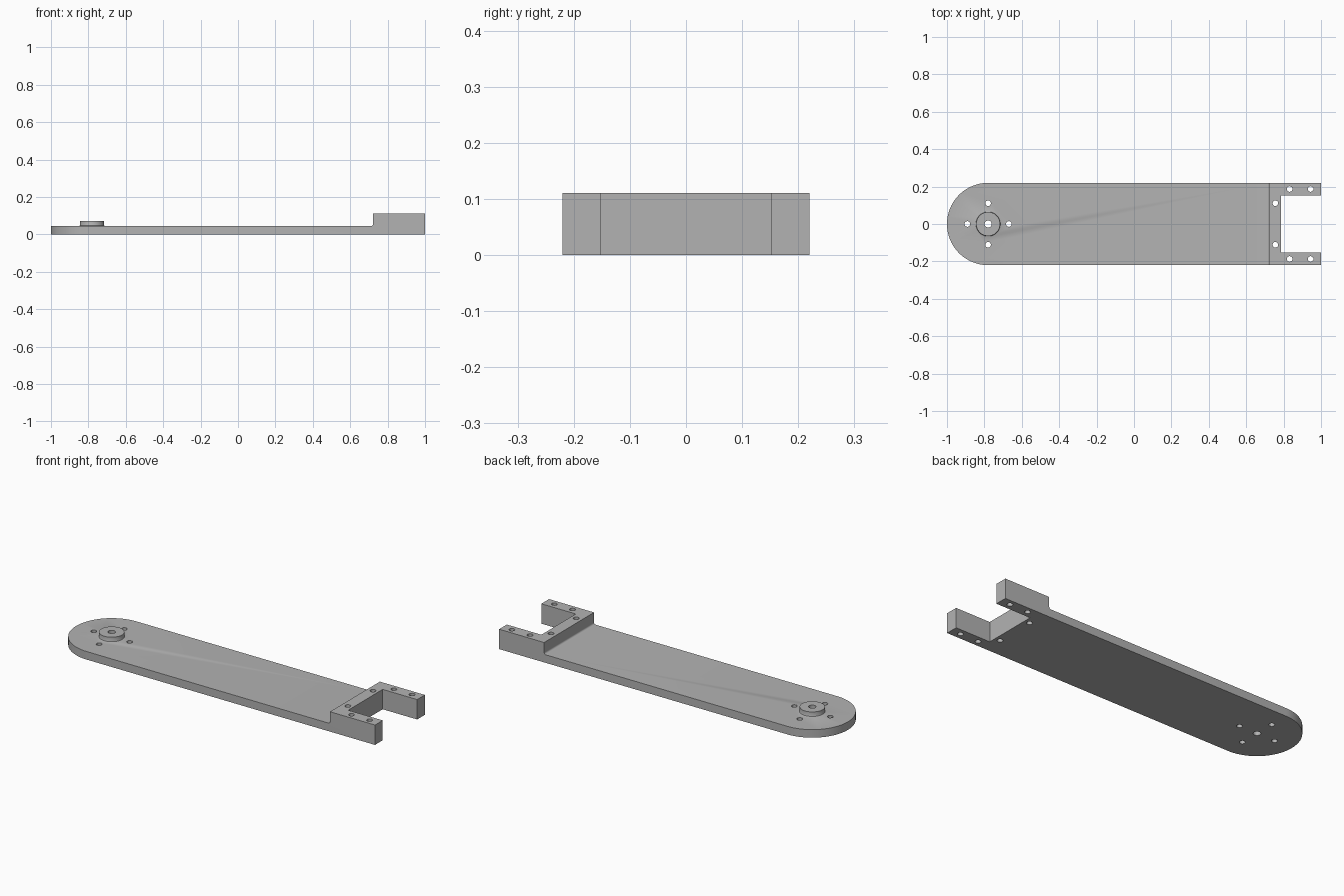
import bpy, bmesh
from math import sin, cos, pi, radians

cube = bpy.data.objects.get("Cube")
if cube:
    bpy.data.objects.remove(cube)

HALF_W, PLATE_Z, BLOCK_Z = 0.22, 0.045, 0.111
PIVOT_X = HALF_W - 1
BLOCK_X, SLOT_X, SLOT_Y = 0.722, 0.787, 0.152
FILLET = 0.01

grey = bpy.data.materials.new("light grey")
grey.use_nodes = True
colour = (0.45, 0.45, 0.45, 1)
grey.diffuse_color = colour
grey.node_tree.nodes["Principled BSDF"].inputs["Base Color"].default_value = colour


def finish(name, bm):
    bmesh.ops.recalc_face_normals(bm, faces=bm.faces)
    mesh = bpy.data.meshes.new(name)
    bm.to_mesh(mesh)
    bm.free()
    mesh.materials.append(grey)
    obj = bpy.data.objects.new(name, mesh)
    bpy.context.collection.objects.link(obj)
    return obj


def extrude(name, points, direction):
    bm = bmesh.new()
    face = bm.faces.new([bm.verts.new(p) for p in points])
    new = bmesh.ops.extrude_face_region(bm, geom=[face])["geom"]
    bmesh.ops.translate(bm, vec=direction,
                        verts=[v for v in new if isinstance(v, bmesh.types.BMVert)])
    return finish(name, bm)


def lathe(name, profile, x, y, steps=48):
    bm = bmesh.new()
    rings = [[bm.verts.new((x + r * cos(2 * pi * i / steps),
                            y + r * sin(2 * pi * i / steps), z))
              for i in range(steps)] for r, z in profile]
    for a, b in zip(rings, rings[1:]):
        for i in range(steps):
            j = (i + 1) % steps
            bm.faces.new((a[i], a[j], b[j], b[i]))
    bm.faces.new(rings[0])
    bm.faces.new(rings[-1])
    return finish(name, bm)


def combine(target, tool, operation):
    mod = target.modifiers.new(operation.title(), "BOOLEAN")
    mod.operation, mod.solver, mod.object = operation, "EXACT", tool
    bpy.context.view_layer.objects.active = target
    bpy.ops.object.modifier_apply(modifier=mod.name)
    bpy.data.objects.remove(tool)


def fillet(cx, cz, r, steps=6):
    """Concave quarter arc from the floor up to a wall on the +x side."""
    return [(cx + r * sin(t), cz - r * cos(t))
            for t in (pi / 2 * i / steps for i in range(steps + 1))]


# Side profile: thin plate rising to a thick end block with a filleted step
side = [(-1.1, 0), (-1.1, PLATE_Z)]
side += fillet(BLOCK_X - FILLET, PLATE_Z + FILLET, FILLET)
side += [(BLOCK_X, BLOCK_Z), (1, BLOCK_Z), (1, 0)]
arm = extrude("arm_plate", [(x, -0.3, z) for x, z in side], (0, 0.6, 0))

# Plan outline: rounded end and open fork slot
plan = [(PIVOT_X - HALF_W * sin(pi * i / 48), HALF_W * cos(pi * i / 48))
        for i in range(49)]
plan += [(1.1, -HALF_W), (1.1, -SLOT_Y), (SLOT_X, -SLOT_Y),
         (SLOT_X, SLOT_Y), (1.1, SLOT_Y), (1.1, HALF_W)]
combine(arm, extrude("outline", [(x, y, -0.1) for x, y in plan], (0, 0, 0.4)),
        "INTERSECT")

# Pivot boss with a small fillet at its foot
foot = [(0.069, 0.02), (0.069, PLATE_Z), (0.0655, 0.0465), (0.064, 0.05)]
combine(arm, lathe("boss", foot + [(0.064, 0.071)], PIVOT_X, 0), "UNION")

# Through holes: pivot, ring of four around it, and fork mounting holes
holes = [(PIVOT_X, 0, 0.019)]
holes += [(PIVOT_X + 0.111 * cos(pi / 2 * i), 0.111 * sin(pi / 2 * i), 0.015)
          for i in range(4)]
for s in (-1, 1):
    holes += [(x, s * y, 0.015)
              for x, y in ((0.756, 0.111), (0.832, 0.187), (0.944, 0.187))]
for x, y, r in holes:
    combine(arm, lathe("drill", [(r, -0.05), (r, 0.2)], x, y, 24), "DIFFERENCE")

# Smooth the curved walls, keep the edges crisp
bpy.ops.object.select_all(action="DESELECT")
arm.select_set(True)
bpy.context.view_layer.objects.active = arm
bpy.ops.object.shade_smooth_by_angle(angle=radians(25))
